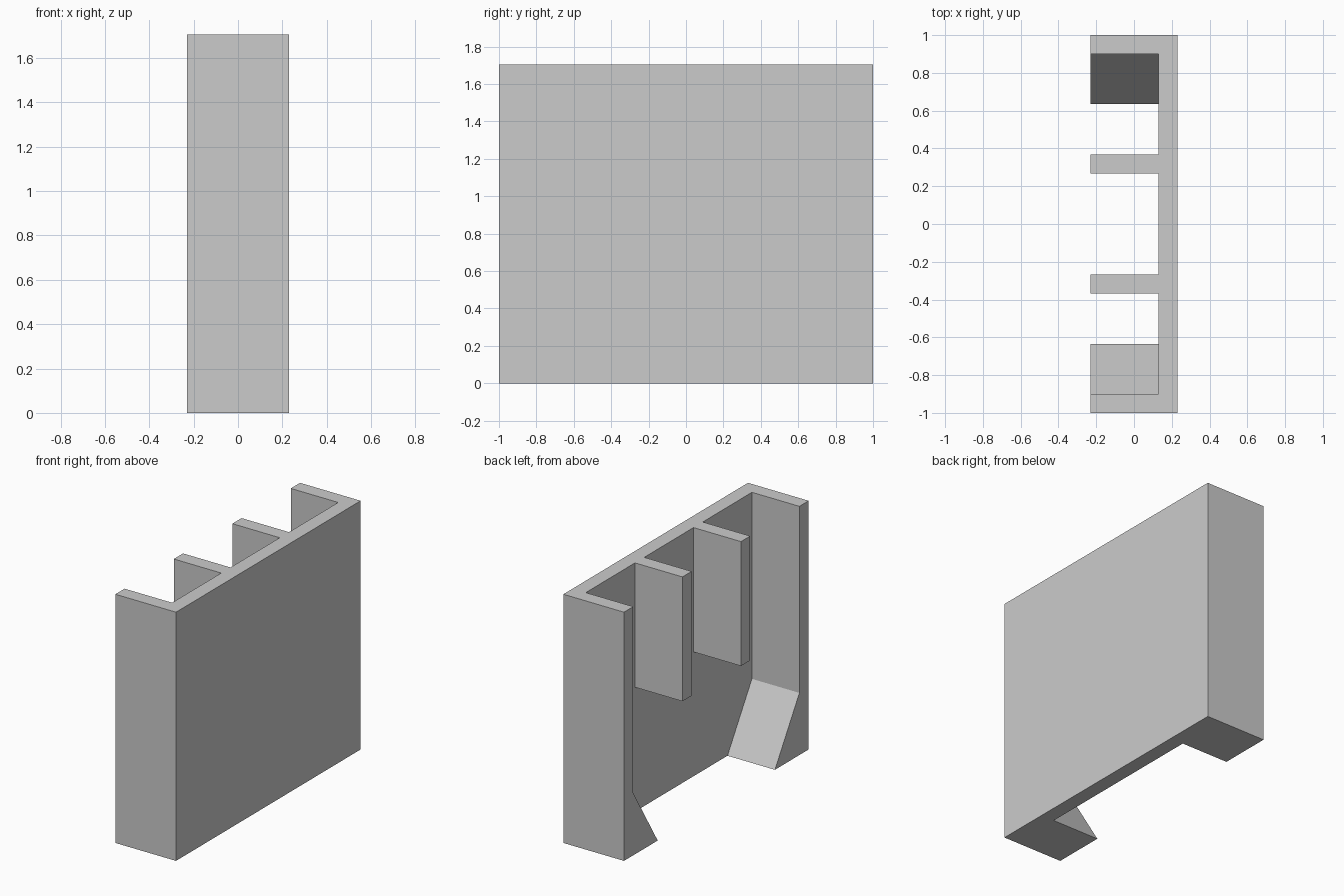
import bpy, bmesh

if "Cube" in bpy.data.objects:
    bpy.data.objects.remove(bpy.data.objects["Cube"])

W, L, H = 0.23, 1.0, 1.705      # half depth, half length, height
BACK, WALL = 0.13, 0.90         # inner face of the back plate, of the end walls
WEDGE_Y, WEDGE_Z = 0.635, 0.426  # toe and top of the sloped feet


def prism(name, outline, x0, x1):
    """Extrude a (y, z) outline along x."""
    bm = bmesh.new()
    face = bm.faces.new([bm.verts.new((x0, y, z)) for y, z in outline])
    grown = bmesh.ops.extrude_face_region(bm, geom=[face])["geom"]
    verts = [g for g in grown if isinstance(g, bmesh.types.BMVert)]
    bmesh.ops.translate(bm, verts=verts, vec=(x1 - x0, 0, 0))
    bmesh.ops.recalc_face_normals(bm, faces=bm.faces)
    mesh = bpy.data.meshes.new(name)
    bm.to_mesh(mesh)
    bm.free()
    obj = bpy.data.objects.new(name, mesh)
    bpy.context.collection.objects.link(obj)
    return obj


def combine(target, tool, operation):
    """Apply a boolean and discard the tool."""
    mod = target.modifiers.new("combine", "BOOLEAN")
    mod.operation, mod.solver, mod.object = operation, "EXACT", tool
    bpy.context.view_layer.objects.active = target
    bpy.ops.object.modifier_apply(modifier=mod.name)
    bpy.data.objects.remove(tool)


def rect(y0, y1, z0, z1):
    return [(y0, z0), (y1, z0), (y1, z1), (y0, z1)]


# Solid block that becomes back plate, end walls and sloped feet
bracket = prism("bracket", rect(-L, L, 0, H), -W, W)

# Opening between the walls; the slopes run on below the base for a clean cut
drop = 0.1
toe = WEDGE_Y - drop * (WALL - WEDGE_Y) / WEDGE_Z
half = [(toe, -drop), (WALL, WEDGE_Z), (WALL, H + drop)]
opening = prism("opening", half + [(-y, z) for y, z in reversed(half)], -W - 0.2, BACK)
combine(bracket, opening, "DIFFERENCE")

# Two half-height ribs rooted in the back plate
for side in (-1, 1):
    y0, y1 = sorted((side * 0.267, side * 0.367))
    combine(bracket, prism("rib", rect(y0, y1, H / 2, H), -W, BACK + 0.05), "UNION")
